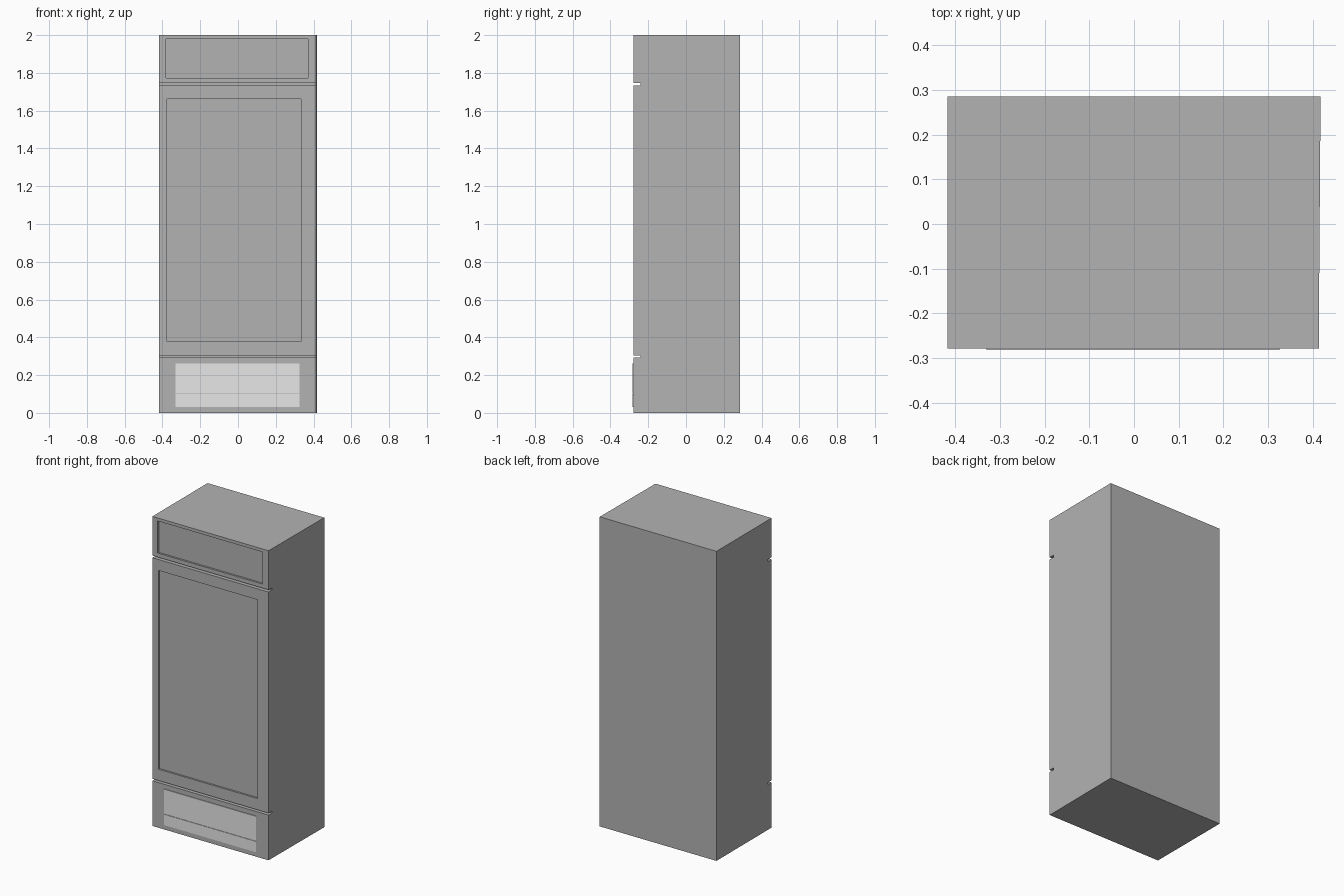
import bpy
import bmesh

old = bpy.data.objects.get("Cube")
if old:
    bpy.data.objects.remove(old, do_unlink=True)


def material(name, value):
    mat = bpy.data.materials.new(name)
    mat.use_nodes = True
    color = (value, value, value, 1)
    mat.diffuse_color = color
    mat.node_tree.nodes["Principled BSDF"].inputs["Base Color"].default_value = color
    return mat


GREY = material("cabinet grey", 0.45)
LIGHT = material("light grille grey", 0.8)

LEFT, RIGHT = -0.417, 0.413
FRONT, SEAM, BACK = -0.278, -0.242, 0.285


def box(name, x, y, z, mat, inset=None, depth=0.012):
    """Box from ranges; inset = (x range, z range) sinks a panel in its front."""
    bm = bmesh.new()
    bmesh.ops.create_cube(bm, size=1)
    for v in bm.verts:
        v.co = [r[0] if c < 0 else r[1] for c, r in zip(v.co, (x, y, z))]
    if inset:
        face = min(bm.faces, key=lambda f: f.calc_center_median().y)
        # frame around the opening, then the sunken panel
        for push in (0, depth):
            face = bmesh.ops.extrude_discrete_faces(bm, faces=[face])["faces"][0]
            mid = face.calc_center_median()
            for v in face.verts:
                v.co.x = inset[0][v.co.x > mid.x]
                v.co.z = inset[1][v.co.z > mid.z]
                v.co.y += push
    bmesh.ops.recalc_face_normals(bm, faces=bm.faces)
    mesh = bpy.data.meshes.new(name)
    bm.to_mesh(mesh)
    bm.free()
    mesh.materials.append(mat)
    obj = bpy.data.objects.new(name, mesh)
    bpy.context.collection.objects.link(obj)
    return obj


# Main cabinet, widening very slightly towards the back
cabinet = box("cabinet", (LEFT, RIGHT), (SEAM, BACK), (0, 2), GREY)
for v in cabinet.data.vertices:
    if v.co.x > 0 and v.co.y > 0:
        v.co.x = 0.417

# Front panels separated by two open grooves
front = (FRONT, SEAM)
box("header_panel", (LEFT, RIGHT), front, (1.747, 2), GREY,
    ((-0.38, 0.37), (1.773, 1.98)))
box("door", (LEFT, RIGHT), front, (0.305, 1.733), GREY,
    ((-0.375, 0.333), (0.378, 1.662)))
box("base_panel", (LEFT, RIGHT), front, (0, 0.292), GREY)

# Vent grille in two sections
for name, z in (("lower_grille", (0.03, 0.1)), ("upper_grille", (0.102, 0.262))):
    box(name, (-0.33, 0.325), (FRONT - 0.004, FRONT), z, LIGHT)
